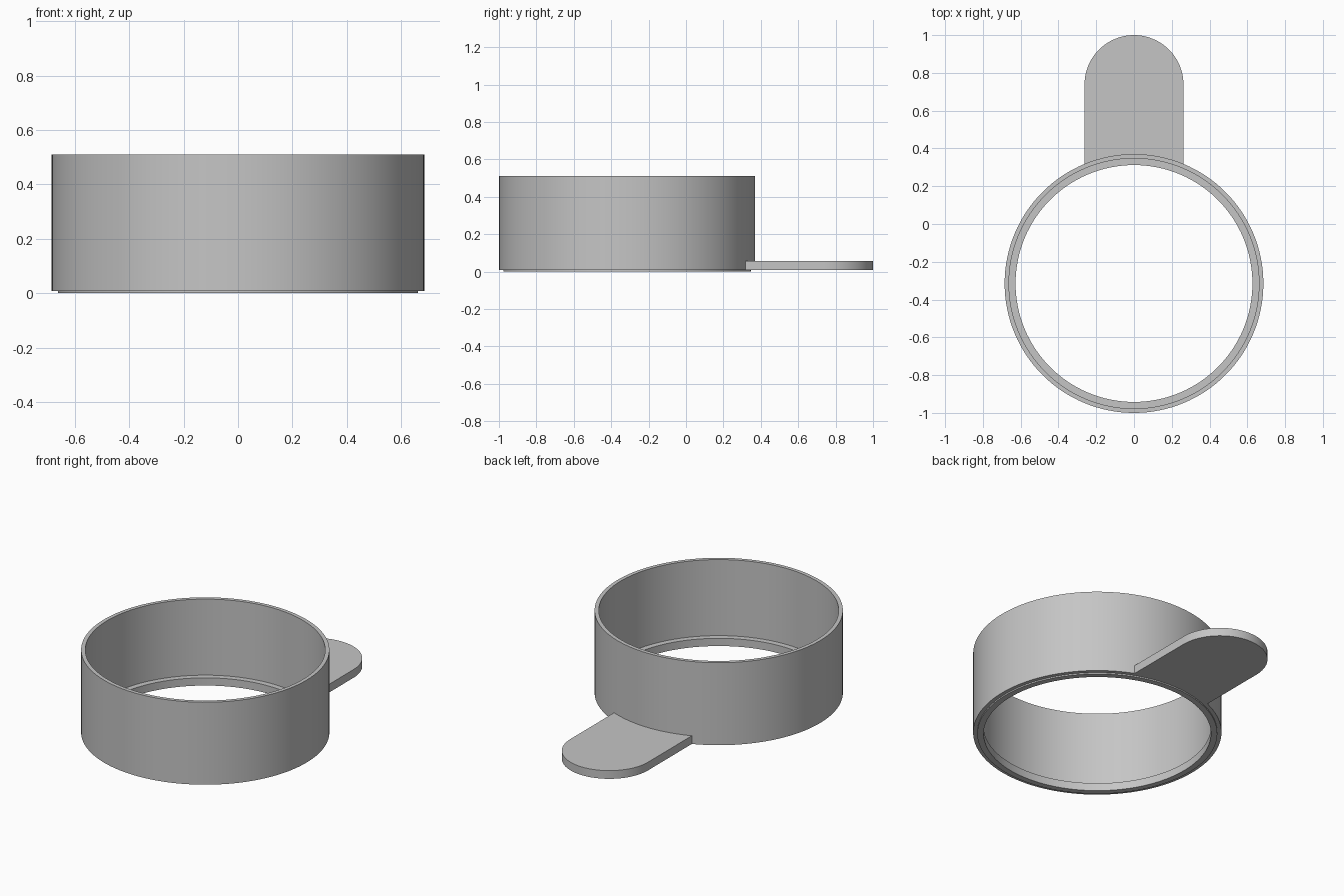
import bpy
import bmesh
from math import sin, cos, pi, asin

cube = bpy.data.objects.get("Cube")
if cube:
    bpy.data.objects.remove(cube, do_unlink=True)

CENTER_Y = -0.315
OUTER, WALL, LIP = 0.685, 0.662, 0.627
BASE, LEDGE, TOP = 0.008, 0.047, 0.51
TAB_R, TAB_Y, TAB_TOP = 0.262, 0.738, 0.058
SEGMENTS = 128

grey = bpy.data.materials.new("Plain grey")
grey.use_nodes = True
colour = (0.56, 0.56, 0.56, 1)
grey.diffuse_color = colour
grey.node_tree.nodes["Principled BSDF"].inputs["Base Color"].default_value = colour


def finish(name, bm):
    bmesh.ops.recalc_face_normals(bm, faces=bm.faces)
    mesh = bpy.data.meshes.new(name)
    bm.to_mesh(mesh)
    bm.free()
    mesh.materials.append(grey)
    obj = bpy.data.objects.new(name, mesh)
    bpy.context.collection.objects.link(obj)
    bpy.ops.object.select_all(action="DESELECT")
    obj.select_set(True)
    bpy.context.view_layer.objects.active = obj
    bpy.ops.object.shade_smooth_by_angle(angle=pi / 6)
    return obj


# Ring: closed wall section with an inner ledge and a small step underneath
section = [(OUTER, BASE), (OUTER, TOP), (WALL, TOP), (WALL, LEDGE),
           (LIP, LEDGE), (LIP, 0), (WALL, 0), (WALL, BASE)]
bm = bmesh.new()
loops = []
for i in range(SEGMENTS):
    a = 2 * pi * i / SEGMENTS
    loops.append([bm.verts.new((r * cos(a), CENTER_Y + r * sin(a), z))
                  for r, z in section])
for i, loop in enumerate(loops):
    following = loops[(i + 1) % SEGMENTS]
    for j in range(len(section)):
        k = (j + 1) % len(section)
        bm.faces.new((loop[j], following[j], following[k], loop[k]))
finish("ring", bm)

# Tab: rounded outer end, inner end curved to sit just inside the ring wall
bm = bmesh.new()
seat = OUTER - 0.004
half = asin(TAB_R / seat)
outline = [(TAB_R * cos(pi * i / 40), TAB_Y + TAB_R * sin(pi * i / 40))
           for i in range(41)]
for i in range(17):
    a = -half + 2 * half * i / 16
    outline.append((seat * sin(a), CENTER_Y + seat * cos(a)))
face = bm.faces.new([bm.verts.new((x, y, BASE)) for x, y in outline])
extruded = bmesh.ops.extrude_face_region(bm, geom=[face], use_keep_orig=True)
top = [v for v in extruded["geom"] if isinstance(v, bmesh.types.BMVert)]
bmesh.ops.translate(bm, verts=top, vec=(0, 0, TAB_TOP - BASE))
finish("handle_tab", bm)
